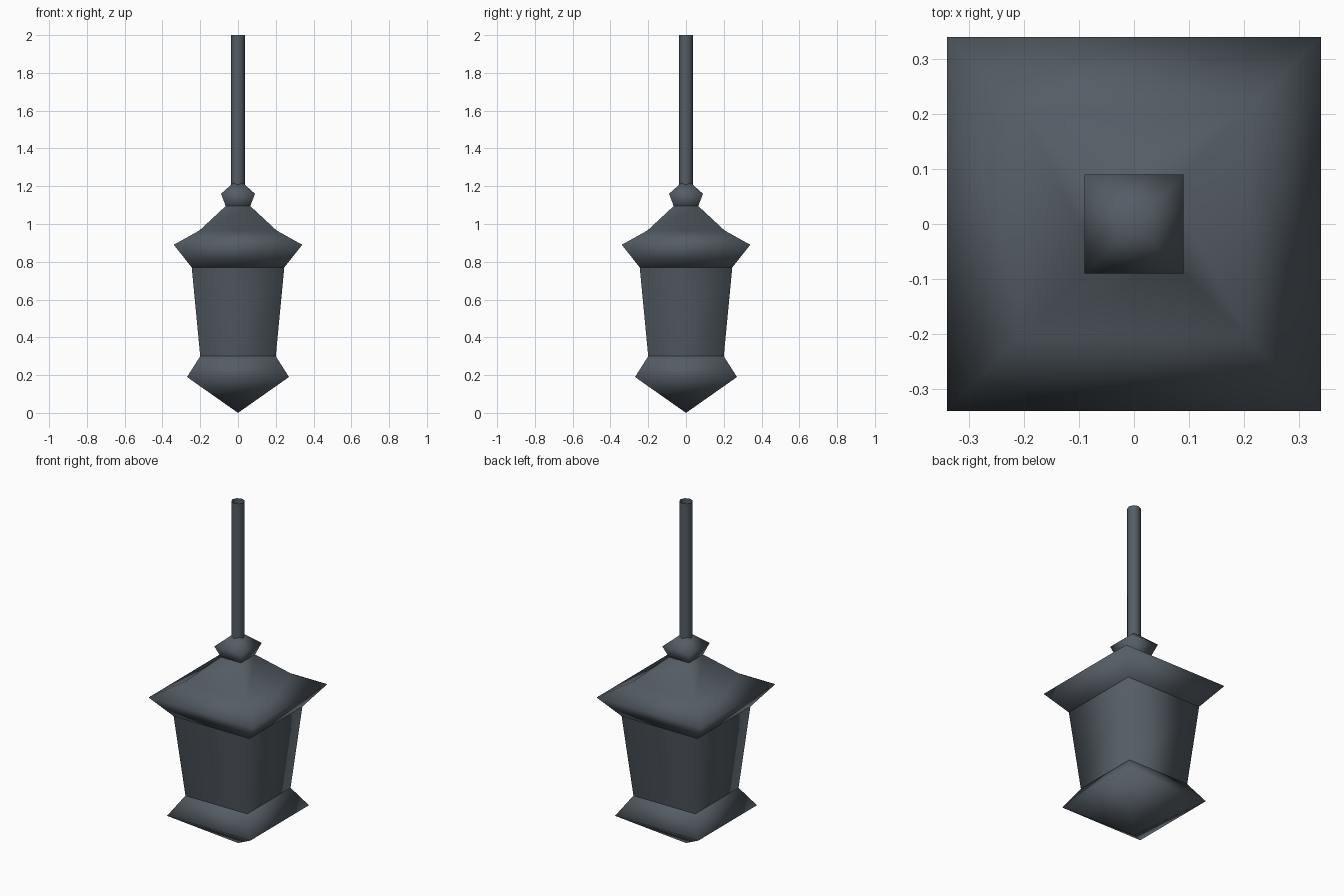
import bpy
import bmesh
from math import cos, sin, pi, sqrt

cube = bpy.data.objects.get("Cube")
if cube:
    bpy.data.objects.remove(cube, do_unlink=True)

# One dark slate metal for the whole lantern
metal = bpy.data.materials.new("dark slate metal")
metal.use_nodes = True
colour = (0.09, 0.11, 0.13, 1)
metal.diffuse_color = colour
metal.node_tree.nodes["Principled BSDF"].inputs["Base Color"].default_value = colour


def lathe(name, profile, sides=4, turn=pi / 4, scale=sqrt(2)):
    """Sweep (half width, height) points round z; zero width makes a tip."""
    bm = bmesh.new()
    rings = []
    for width, z in profile:
        count = sides if width else 1
        rings.append([bm.verts.new((width * scale * cos(turn + 2 * pi * i / sides),
                                    width * scale * sin(turn + 2 * pi * i / sides), z))
                      for i in range(count)])
    for low, high in zip(rings, rings[1:]):
        for i in range(sides):
            j = (i + 1) % sides
            corners = [low[i % len(low)], low[j % len(low)],
                       high[j % len(high)], high[i % len(high)]]
            bm.faces.new(list(dict.fromkeys(corners)))
    for face in bm.faces:
        face.smooth = True
    mesh = bpy.data.meshes.new(name)
    bm.to_mesh(mesh)
    bm.free()
    mesh.materials.append(metal)
    obj = bpy.data.objects.new(name, mesh)
    bpy.context.collection.objects.link(obj)
    return obj


# Square lantern sections, softly shaded, with hard seams between parts
lathe("pointed_base", [(0, 0), (0.27, 0.19), (0.2, 0.3)])
lathe("lantern_body", [(0.2, 0.3), (0.245, 0.77)])
lathe("flared_roof", [(0.245, 0.77), (0.34, 0.89), (0.205, 0.965), (0.065, 1.095)])
lathe("finial", [(0.065, 1.095), (0.09, 1.16), (0, 1.24)])

# Open hanging tube
lathe("hanging_rod", [(0.036, 1.2), (0.036, 2)], sides=8, turn=0, scale=1)
